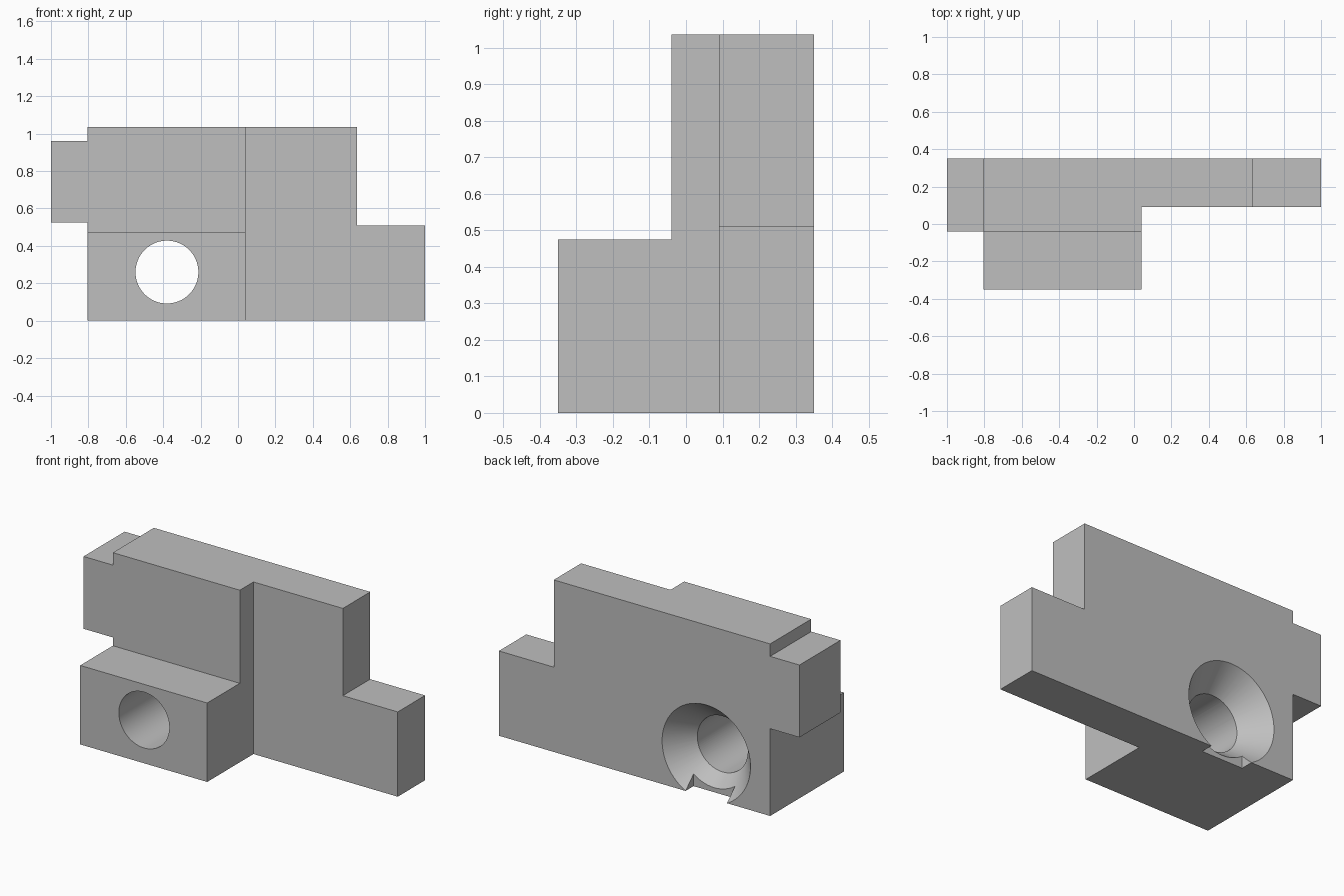
import bpy
import bmesh
from math import pi
from mathutils import Matrix, Vector

cube = bpy.data.objects.get("Cube")
if cube:
    bpy.data.objects.remove(cube, do_unlink=True)

# Single plain grey
grey = bpy.data.materials.new("plain grey")
grey.use_nodes = True
GREY = (0.52, 0.52, 0.52, 1)
grey.diffuse_color = GREY
grey.node_tree.nodes["Principled BSDF"].inputs["Base Color"].default_value = GREY

BACK, FRONT = 0.35, -0.35
HOLE_X, HOLE_Z, HOLE_R = -0.38, 0.26, 0.168
SINK_R, SINK_DEPTH = 0.294, 0.155


def make_object(name, bm):
    bmesh.ops.recalc_face_normals(bm, faces=bm.faces)
    mesh = bpy.data.meshes.new(name)
    bm.to_mesh(mesh)
    bm.free()
    mesh.materials.append(grey)
    obj = bpy.data.objects.new(name, mesh)
    bpy.context.collection.objects.link(obj)
    return obj


def box(name, low, high):
    bm = bmesh.new()
    low, high = Vector(low), Vector(high)
    bmesh.ops.create_cube(bm, size=1, matrix=Matrix.Translation((low + high) / 2)
                          @ Matrix.Diagonal((*(high - low), 1)))
    return make_object(name, bm)


def cone(name, r_front, r_back, y_front, y_back):
    bm = bmesh.new()
    place = (Matrix.Translation((HOLE_X, (y_front + y_back) / 2, HOLE_Z))
             @ Matrix.Rotation(-pi / 2, 4, 'X'))
    bmesh.ops.create_cone(bm, cap_ends=True, segments=96, radius1=r_front,
                          radius2=r_back, depth=y_back - y_front, matrix=place)
    return make_object(name, bm)


# Stepped outline extruded through the full depth
outline = [(-0.805, 0), (1, 0), (1, 0.51), (0.635, 0.51), (0.635, 1.035),
           (-0.805, 1.035), (-0.805, 0.96), (-1, 0.96), (-1, 0.525), (-0.805, 0.525)]
bm = bmesh.new()
face = bm.faces.new([bm.verts.new((x, FRONT, z)) for x, z in outline])
solid = bmesh.ops.extrude_face_region(bm, geom=[face])
bmesh.ops.translate(bm, vec=(0, BACK - FRONT, 0),
                    verts=[v for v in solid["geom"] if isinstance(v, bmesh.types.BMVert)])
body = make_object("bracket_body", bm)

# Cutters: two front steps, through hole, countersink and its bottom relief
slope = (SINK_R - HOLE_R) / SINK_DEPTH
over = 0.05
cutters = [
    box("thin_side_cutter", (0.04, -1, -1), (2, 0.09, 2)),
    box("ledge_cutter", (-2, -1, 0.475), (2, -0.04, 2)),
    cone("hole_cutter", HOLE_R, HOLE_R, FRONT - 0.1, BACK + 0.1),
    cone("countersink_cutter", HOLE_R, SINK_R + slope * over,
         BACK - SINK_DEPTH, BACK + over),
    box("relief_slot_cutter", (HOLE_X - 0.138, BACK - 0.076, -0.1),
        (HOLE_X + 0.138, BACK + 0.1, 0.13)),
]
for cutter in cutters:
    cutter.hide_render = True
    mod = body.modifiers.new(cutter.name, 'BOOLEAN')
    mod.operation = 'DIFFERENCE'
    mod.solver = 'EXACT'
    mod.object = cutter

# Bake the cuts, then remove the cutters
bpy.context.view_layer.update()
graph = bpy.context.evaluated_depsgraph_get()
cut_mesh = bpy.data.meshes.new_from_object(body.evaluated_get(graph))
body.modifiers.clear()
body.data = cut_mesh
for cutter in cutters:
    bpy.data.objects.remove(cutter, do_unlink=True)

# Smooth the bore while keeping hard edges
bpy.ops.object.select_all(action='DESELECT')
body.select_set(True)
bpy.context.view_layer.objects.active = body
bpy.ops.object.shade_smooth_by_angle(angle=pi / 9)
